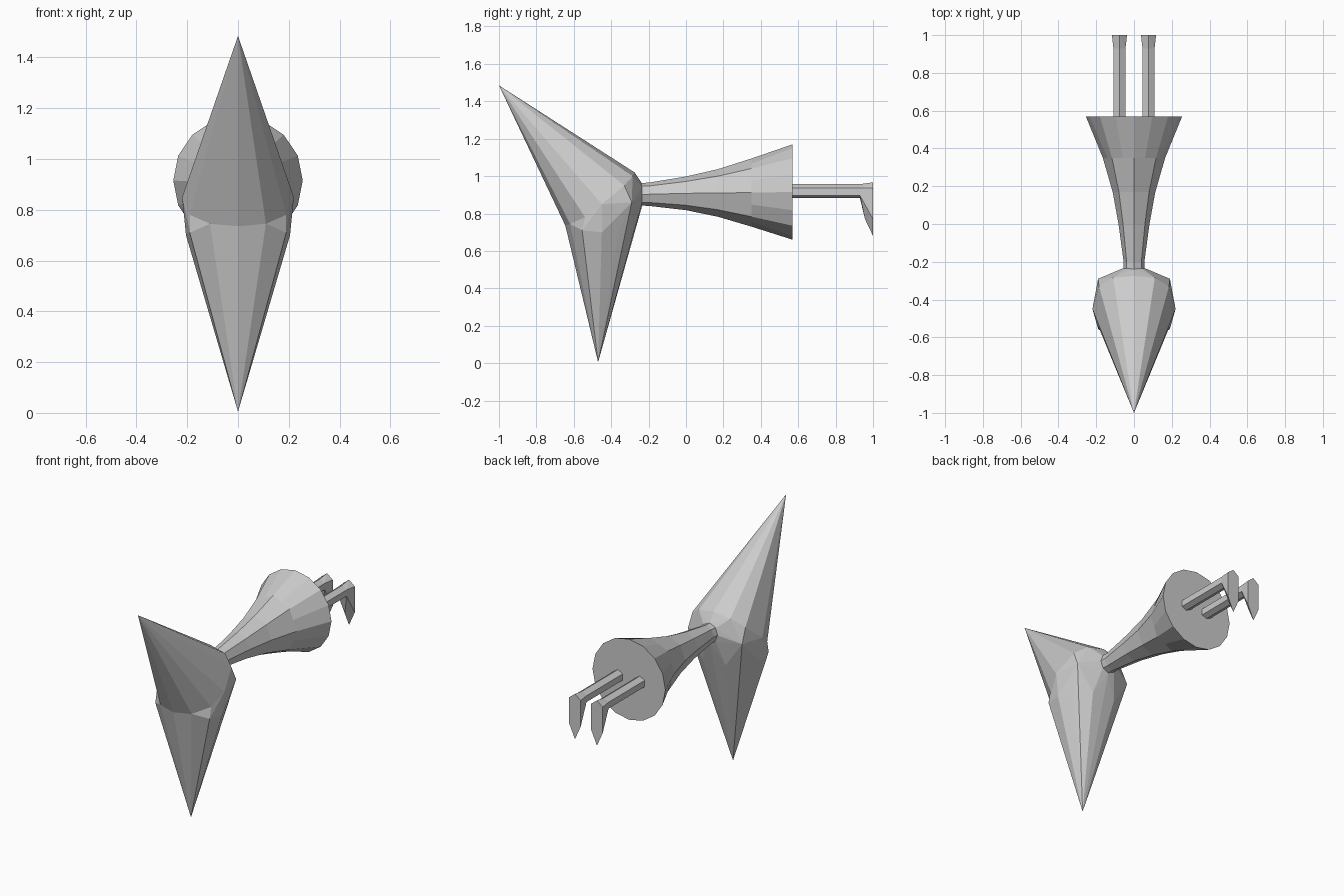
import bpy, bmesh
from math import sin, cos, pi

if "Cube" in bpy.data.objects:
    bpy.data.objects.remove(bpy.data.objects["Cube"])


def finish(name, bm):
    bmesh.ops.recalc_face_normals(bm, faces=bm.faces)
    me = bpy.data.meshes.new(name)
    bm.to_mesh(me)
    bm.free()
    ob = bpy.data.objects.new(name, me)
    bpy.context.collection.objects.link(ob)
    return ob


def add_hull(bm, pts):
    vs = [bm.verts.new(p) for p in pts]
    r = bmesh.ops.convex_hull(bm, input=vs)
    junk = {v for v in r["geom_interior"] + r["geom_unused"]
            if isinstance(v, bmesh.types.BMVert) and v.is_valid}
    bmesh.ops.delete(bm, geom=list(junk), context='VERTS')


def mirrored(half):
    return half + [(-x, y, z) for x, y, z in half if x > 0]


def neck_ring(y, cz, r):
    return [(r * sin(i * pi / 4), y, cz + r * cos(i * pi / 4)) for i in range(8)]


# Slanted rim shared by the upper and lower cones of the head
rim = mirrored([(0, -0.645, 0.735), (0.11, -0.62, 0.745), (0.19, -0.54, 0.78),
                (0.22, -0.45, 0.85), (0.185, -0.33, 0.95), (0.11, -0.285, 1.0),
                (0, -0.275, 1.02)])

# Upper cone, leaning forward
bm = bmesh.new()
add_hull(bm, rim + [(0, -1.0, 1.485)])
finish("head_upper_cone", bm)

# Lower cone, with the rounded back of the head
waist = mirrored([(0.19, -0.555, 0.71), (0.205, -0.45, 0.70),
                  (0.17, -0.36, 0.70), (0.08, -0.28, 0.70),
                  (0.19, -0.29, 0.86)])
bm = bmesh.new()
add_hull(bm, rim + waist + neck_ring(-0.235, 0.90, 0.06) + [(0, -0.47, 0.005)])
finish("head_lower_cone", bm)

# Flared body: eight sides at the neck, sixteen at the open end
N = 16
sections = [(-0.26, 0.903, 0.058, 0.060), (-0.2, 0.903, 0.055, 0.062),
            (0.0, 0.908, 0.082, 0.090), (0.17, 0.910, 0.113, 0.127),
            (0.35, 0.912, 0.165, 0.182), (0.57, 0.915, 0.255, 0.255)]
bm = bmesh.new()
rings = []
for k, (y, cz, rx, rz) in enumerate(sections):
    ring = []
    for i in range(N):
        a = 2 * pi * i / N
        s = cos(pi / 8) if i % 2 and k < 5 else 1
        ring.append(bm.verts.new((rx * s * sin(a), y, cz + rz * s * cos(a))))
    rings.append(ring)
for a, b in zip(rings, rings[1:]):
    for i in range(N):
        j = (i + 1) % N
        bm.faces.new((a[i], a[j], b[j], b[i]))
bm.faces.new(rings[0])
bm.faces.new(rings[-1])
finish("flared_body", bm)

# Legs with six sides, ending in pointed hanging feet
for side, label in ((-1, "left"), (1, "right")):
    cx = side * 0.077

    def leg_ring(y):
        half = [(0, y, 0.957), (0.032, y, 0.937), (0.032, y, 0.897), (0, y, 0.882)]
        return [(cx + x, yy, z) for x, yy, z in mirrored(half)]

    bm = bmesh.new()
    add_hull(bm, leg_ring(0.56) + leg_ring(0.935))
    finish(label + "_leg", bm)
    foot = mirrored([(0, 1.0, 0.967), (0.04, 1.0, 0.935), (0.04, 1.0, 0.77),
                     (0, 1.0, 0.68), (0, 0.957, 0.77)])
    bm = bmesh.new()
    add_hull(bm, leg_ring(0.93) + [(cx + x, y, z) for x, y, z in foot])
    finish(label + "_foot", bm)
